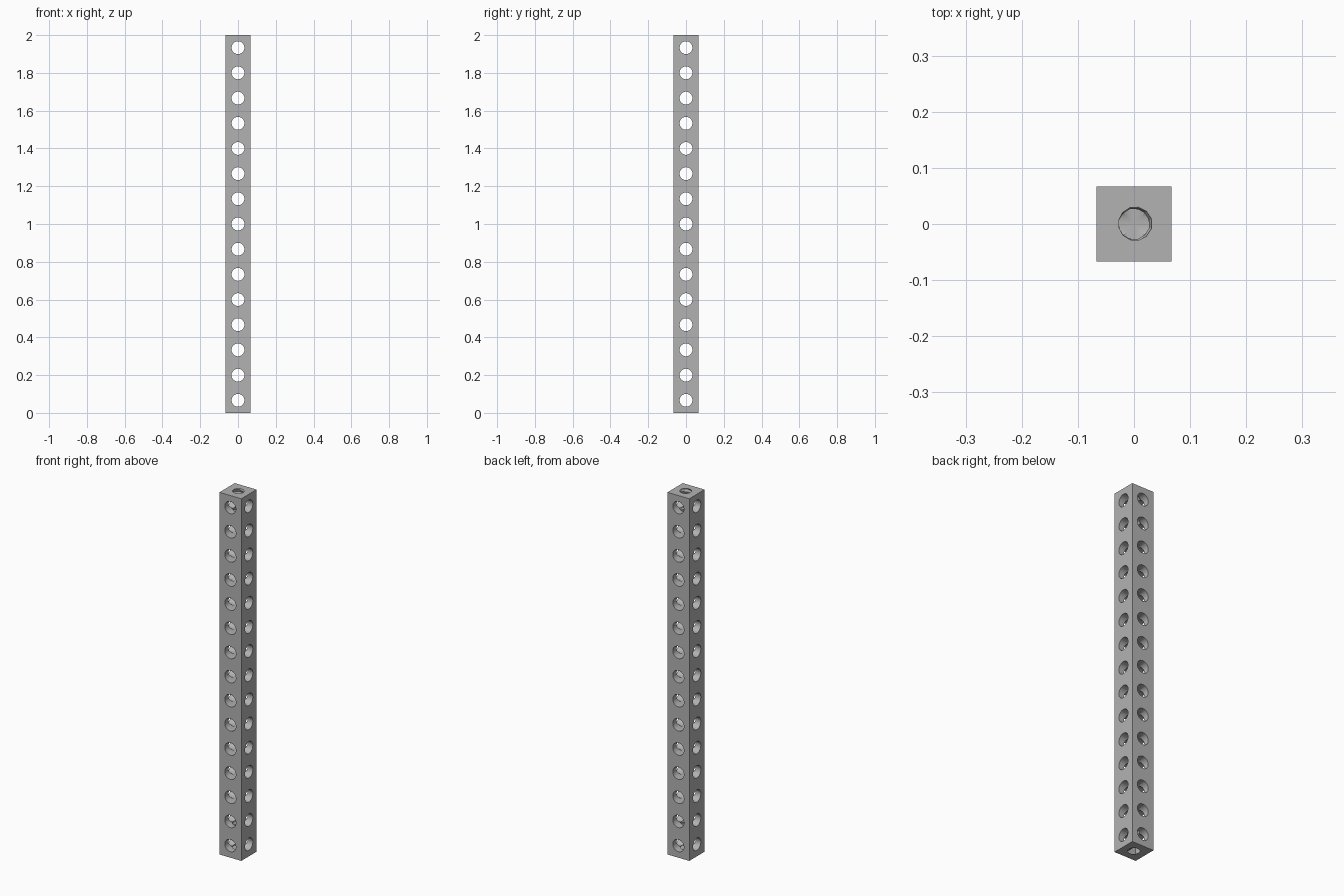
import bpy, bmesh, math
from mathutils import Matrix

if "Cube" in bpy.data.objects:
    bpy.data.objects.remove(bpy.data.objects["Cube"], do_unlink=True)

COUNT = 15
STEP = 2 / COUNT            # spacing of holes, also the beam width
HOLE_R = 0.034
THREAD_MIN, THREAD_MAX = 0.027, 0.033
THREAD_DEPTH = 1.5 * STEP   # reaches the centre of the second cross hole
PITCH = 0.025

grey = bpy.data.materials.new("metal grey")
grey.use_nodes = True
grey.diffuse_color = (0.45, 0.45, 0.45, 1)
grey.node_tree.nodes["Principled BSDF"].inputs["Base Color"].default_value = (0.45, 0.45, 0.45, 1)


def make_object(name, bm):
    bmesh.ops.recalc_face_normals(bm, faces=bm.faces[:])
    mesh = bpy.data.meshes.new(name)
    bm.to_mesh(mesh)
    bm.free()
    mesh.materials.append(grey)
    obj = bpy.data.objects.new(name, mesh)
    bpy.context.collection.objects.link(obj)
    return obj


def cross_holes(name, axis):
    """A row of horizontal cylinders along the beam."""
    bm = bmesh.new()
    turn = Matrix.Rotation(math.pi / 2, 4, axis)
    for i in range(COUNT):
        place = Matrix.Translation((0, 0, (i + 0.5) * STEP))
        bmesh.ops.create_cone(bm, cap_ends=True, segments=32, radius1=HOLE_R,
                              radius2=HOLE_R, depth=0.3, matrix=place @ turn)
    return make_object(name, bm)


def thread(name, z0, z1, sides=12):
    """A vertical plug whose radius follows a helical thread."""
    bm = bmesh.new()
    rows = round((z1 - z0) / PITCH * 6)
    rings = []
    for j in range(rows + 1):
        z = z0 + (z1 - z0) * j / rows
        ring = []
        for k in range(sides):
            a = 2 * math.pi * (k + 0.5) / sides
            wave = abs(2 * ((z / PITCH - k / sides) % 1) - 1)
            r = THREAD_MIN + (THREAD_MAX - THREAD_MIN) * wave
            ring.append(bm.verts.new((r * math.cos(a), r * math.sin(a), z)))
        rings.append(ring)
    for low, high in zip(rings, rings[1:]):
        for k in range(sides):
            n = (k + 1) % sides
            bm.faces.new((low[k], low[n], high[n]))
            bm.faces.new((low[k], high[n], high[k]))
    bm.faces.new(rings[0])
    bm.faces.new(rings[-1])
    return make_object(name, bm)


# Square beam
bm = bmesh.new()
bmesh.ops.create_cube(bm, size=1, matrix=Matrix.Translation((0, 0, 1))
                      @ Matrix.Diagonal((STEP, STEP, 2, 1)))
beam = make_object("perforated_beam", bm)

# Through holes both ways, then a threaded blind hole in each end
cutters = [
    cross_holes("side_hole_cutter", 'Y'),
    cross_holes("front_hole_cutter", 'X'),
    thread("top_thread_cutter", 2 - THREAD_DEPTH, 2.02),
    thread("bottom_thread_cutter", -0.02, THREAD_DEPTH),
]
bpy.ops.object.select_all(action='DESELECT')
bpy.context.view_layer.objects.active = beam
beam.select_set(True)
for cutter in cutters:
    cutter.hide_render = True
    cut = beam.modifiers.new(cutter.name, 'BOOLEAN')
    cut.operation = 'DIFFERENCE'
    cut.solver = 'EXACT'
    cut.object = cutter
    bpy.ops.object.modifier_apply(modifier=cut.name)
    bpy.data.objects.remove(cutter, do_unlink=True)

# Round hole walls, crisp edges
bpy.ops.object.shade_smooth_by_angle(angle=math.radians(25))
